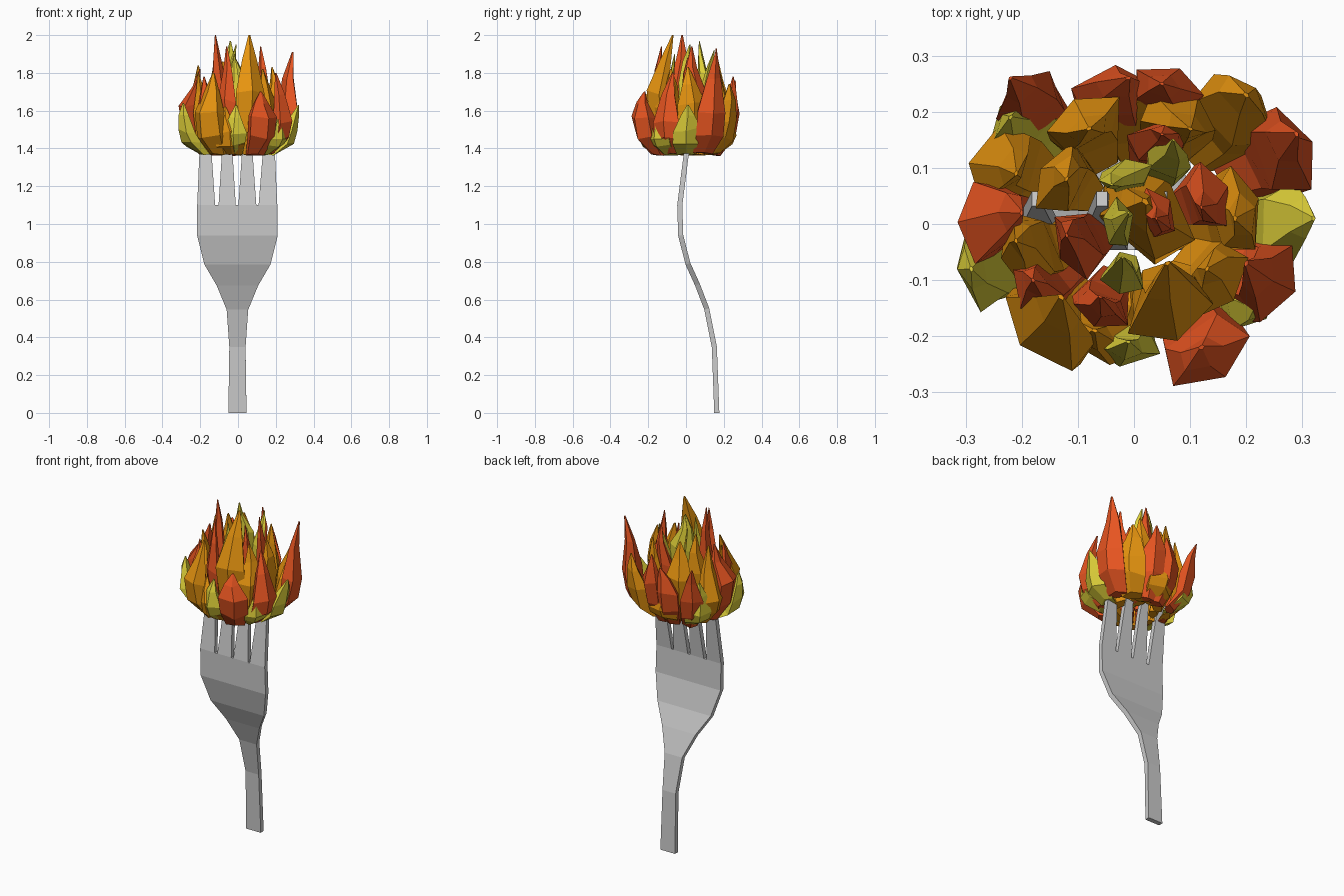
import bpy, bmesh, math, random
from mathutils import Vector

random.seed(7)


def make_object(name, bm, color=None):
    bmesh.ops.recalc_face_normals(bm, faces=bm.faces)
    mesh = bpy.data.meshes.new(name)
    bm.to_mesh(mesh)
    bm.free()
    obj = bpy.data.objects.new(name, mesh)
    bpy.context.collection.objects.link(obj)
    if color:
        mat = bpy.data.materials.new(name + "_colour")
        mat.diffuse_color = (*color, 1)
        mesh.materials.append(mat)
    return obj


# Fork: a bent sheet with four tapering tines, then given thickness
def build_fork():
    bm = bmesh.new()
    # half width, y, z from handle end to neck of the tines
    rows = [(0.048, 0.163, 0), (0.043, 0.15, 0.35), (0.057, 0.11, 0.55),
            (0.11, 0.06, 0.68), (0.175, 0.01, 0.79), (0.213, -0.028, 0.94)]
    prev = None
    for w, y, z in rows:
        row = [bm.verts.new((s * w - 0.003, y, z)) for s in (-1, 1)]
        if prev:
            bm.faces.new((prev[0], prev[1], row[1], row[0]))
        prev = row
    tines = [(-0.216, -0.121, -0.172, 0.033), (-0.103, -0.012, -0.057, 0.029),
             (0.002, 0.097, 0.049, 0.029), (0.109, 0.208, 0.163, 0.033)]
    roots = []
    for x0, x1, mid, half in tines:
        root = [bm.verts.new((x, -0.033, 1.1)) for x in (x0, x1)]
        roots += root
        low = root
        for w, y, z in ((half, 0.0, 1.36), (0.01, 0.045, 1.62)):
            high = [bm.verts.new((mid + s * w, y, z)) for s in (-1, 1)]
            bm.faces.new((low[0], low[1], high[1], high[0]))
            low = high
    bm.faces.new([prev[0], prev[1]] + roots[::-1])
    fork = make_object("fork", bm)
    mod = fork.modifiers.new("thickness", 'SOLIDIFY')
    mod.thickness = 0.027
    mod.offset = 0


# One flame: five-sided tongue from a blunt base, through a belly, to a tip
def add_flame(bm, bx, by, bz, width, tx, ty, tz):
    belly, tip = Vector((bx, by, bz)), Vector((tx, ty, tz))
    r = math.hypot(bx, by)
    base_z = 1.37 if r > 0.15 else 1.42
    base = Vector((bx * 0.66, by * 0.66, base_z))
    low = base.lerp(belly, 0.45) + Vector((bx, by, 0)) * 0.1
    high = belly.lerp(tip, 0.55) + Vector((random.uniform(-1, 1), random.uniform(-1, 1), 0)) * 0.012
    ang = math.atan2(by, bx)
    out = Vector((math.cos(ang), math.sin(ang), 0))
    side = Vector((-out.y, out.x, 0))
    prev = None
    turn = random.uniform(-0.3, 0.3)
    for centre, size in ((base, 0.62), (low, 0.95), (belly, 1), (high, 0.5), (tip, 0.07)):
        ring = []
        for i in range(5):
            a = math.tau * i / 5 + turn
            k = width / 2 * size * random.uniform(0.9, 1.12)
            p = centre + side * math.sin(a) * k + out * math.cos(a) * k * 0.62
            p.z += random.uniform(-0.015, 0.015) * size
            ring.append(bm.verts.new(p))
        if prev:
            for i in range(5):
                j = (i + 1) % 5
                bm.faces.new((prev[i], prev[j], ring[j], ring[i]))
        else:
            bm.faces.new(ring[::-1])
        prev = ring
    bm.faces.new(prev)


# Flames: belly x, y, z, width, then tip x, y, z
red = [
    (0.13, -0.23, 1.57, 0.18, 0.12, -0.22, 1.70),
    (0.24, -0.10, 1.54, 0.17, 0.20, -0.07, 1.80),
    (0.27, 0.13, 1.60, 0.18, 0.29, 0.16, 1.91),
    (-0.27, 0.01, 1.62, 0.15, -0.20, 0.02, 1.82),
    (-0.10, -0.04, 1.72, 0.13, -0.12, -0.02, 2.0),
    (-0.06, -0.15, 1.65, 0.11, -0.06, -0.13, 1.94),
    (0.13, 0.05, 1.70, 0.12, 0.12, 0.03, 1.94),
    (-0.04, 0.23, 1.58, 0.16, -0.01, 0.26, 1.72),
    (0.06, 0.24, 1.62, 0.13, 0.05, 0.25, 1.78),
    (-0.19, 0.22, 1.57, 0.13, -0.22, 0.26, 1.76),
    (0.04, 0.02, 1.70, 0.10, 0.04, 0.01, 1.88),
    (-0.17, -0.12, 1.62, 0.13, -0.18, -0.10, 1.78),
    (0.04, 0.14, 1.70, 0.11, 0.05, 0.16, 1.93),
]
orange = [
    (-0.15, -0.19, 1.58, 0.19, -0.13, -0.13, 1.80),
    (0.07, -0.15, 1.70, 0.17, 0.06, -0.07, 2.0),
    (0.18, 0.20, 1.55, 0.18, 0.20, 0.23, 1.74),
    (-0.24, 0.11, 1.55, 0.16, -0.21, 0.09, 1.84),
    (-0.09, 0.18, 1.65, 0.15, -0.08, 0.17, 1.86),
    (0.08, 0.19, 1.60, 0.15, 0.10, 0.17, 1.84),
    (0.18, 0.02, 1.63, 0.16, 0.18, 0.01, 1.83),
    (-0.13, 0.08, 1.66, 0.14, -0.12, 0.08, 1.88),
    (0.15, -0.10, 1.62, 0.15, 0.13, -0.08, 1.82),
    (-0.19, -0.05, 1.58, 0.15, -0.21, -0.03, 1.80),
    (0.02, 0.02, 1.55, 0.22, 0.02, 0.04, 1.80),
    (-0.05, -0.20, 1.48, 0.16, -0.07, -0.19, 1.62),
    (0.00, 0.21, 1.47, 0.18, 0.02, 0.23, 1.62),
]
yellow = [
    (0.27, 0.00, 1.50, 0.15, 0.32, 0.01, 1.63),
    (-0.27, -0.08, 1.49, 0.16, -0.29, -0.08, 1.64),
    (-0.02, -0.21, 1.48, 0.13, -0.01, -0.21, 1.63),
    (-0.20, 0.18, 1.48, 0.15, -0.22, 0.19, 1.66),
    (-0.01, 0.09, 1.80, 0.09, -0.04, 0.07, 1.97),
    (0.06, 0.11, 1.74, 0.09, 0.07, 0.15, 1.92),
    (-0.02, -0.10, 1.68, 0.08, -0.02, -0.06, 1.90),
    (-0.03, 0.00, 1.74, 0.09, -0.01, 0.02, 1.95),
    (0.21, -0.13, 1.46, 0.14, 0.22, -0.14, 1.58),
]

build_fork()
for name, flames, color in (("red_flames", red, (0.80, 0.09, 0.015)),
                            ("orange_flames", orange, (0.80, 0.30, 0.005)),
                            ("yellow_flames", yellow, (0.72, 0.62, 0.04))):
    bm = bmesh.new()
    for flame in flames:
        add_flame(bm, *flame)
    make_object(name, bm, color)
